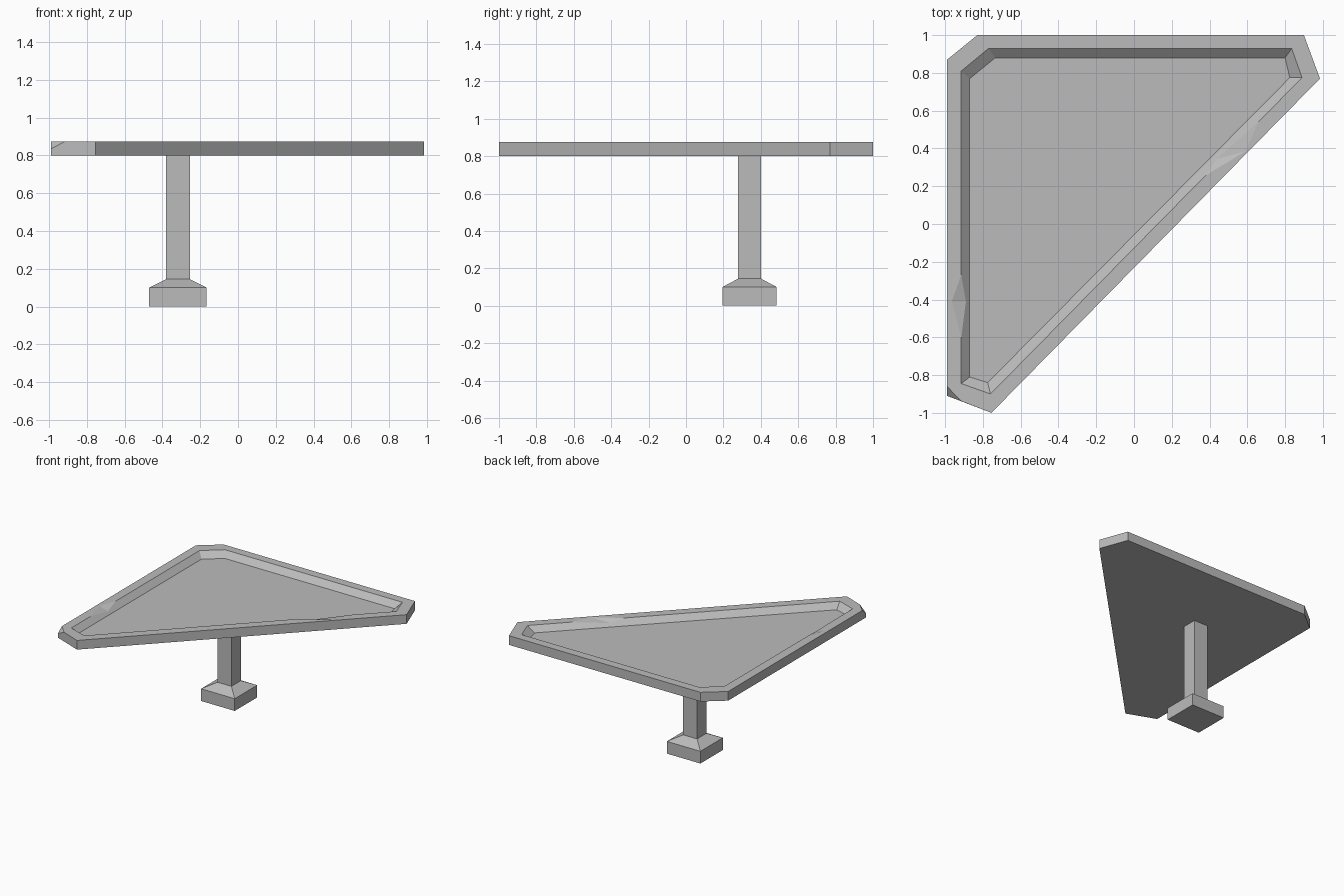
import bpy, bmesh

cube = bpy.data.objects.get("Cube")
if cube:
    bpy.data.objects.remove(cube, do_unlink=True)

GREY = (0.5, 0.5, 0.5, 1)
stone = bpy.data.materials.new("stone grey")
stone.use_nodes = True
stone.diffuse_color = GREY
stone.node_tree.nodes["Principled BSDF"].inputs["Base Color"].default_value = GREY


def finish(name, bm):
    bmesh.ops.recalc_face_normals(bm, faces=bm.faces)
    mesh = bpy.data.meshes.new(name)
    bm.to_mesh(mesh)
    bm.free()
    mesh.materials.append(stone)
    obj = bpy.data.objects.new(name, mesh)
    bpy.context.collection.objects.link(obj)
    return obj


def ring(bm, points, z):
    return [bm.verts.new((x, y, z)) for x, y in points]


def bridge(bm, a, b, skip=()):
    for i in range(len(a)):
        if i not in skip:
            j = (i + 1) % len(a)
            bm.faces.new((a[i], a[j], b[j], b[i]))


# Table top: chamfered triangle with a sunken tray
LOW, TOP, FLOOR = 0.8, 0.875, 0.832
outline = [(-0.99, 0.87), (-0.83, 1), (0.9, 1), (0.985, 0.77), (-0.755, -1), (-0.99, -0.91)]
ridge = [(-0.915, 0.81), (-0.77, 0.93), (0.835, 0.93), (0.89, 0.775), (-0.76, -0.9), (-0.915, -0.845)]
tray = [(-0.87, 0.77), (-0.735, 0.88), (0.8, 0.88), (0.825, 0.775), (-0.775, -0.84), (-0.87, -0.81)]

bm = bmesh.new()
low = ring(bm, outline, LOW)
rim = ring(bm, outline[:5], TOP)
lip = ring(bm, ridge, TOP)
floor = ring(bm, tray, FLOOR)
bm.faces.new(low)
bm.faces.new(floor)

# Broken outer corner
corner = bm.verts.new((-0.99, -0.91, 0.835))
chip_a = bm.verts.new((-0.915, -0.938, TOP))
chip_b = bm.verts.new((-0.99, -0.86, TOP))
bm.faces.new((corner, chip_a, chip_b))
bm.faces.new((low[4], low[5], corner, chip_a, rim[4]))
bm.faces.new((low[5], low[0], rim[0], chip_b, corner))
bm.faces.new((rim[4], chip_a, chip_b, lip[5], lip[4]))
for i in range(4):
    bm.faces.new((low[i], low[i + 1], rim[i + 1], rim[i]))

# Nicks on the tray lip: start, end, outer point, inner point
nicks = {
    3: ((0.66, 0.542), (0.38, 0.258), (0.59, 0.385), (0.44, 0.345)),
    5: ((-0.915, -0.6), (-0.915, -0.27), (-0.965, -0.41), (-0.89, -0.41)),
}
for i in range(6):
    j = (i + 1) % 6
    outer = (chip_b, rim[0]) if i == 5 else (rim[i], rim[j]) if i < 4 else None
    if i in nicks:
        a, b, c = ring(bm, nicks[i][:3], TOP)
        d = bm.verts.new((*nicks[i][3], TOP - 0.024))
        bm.faces.new((a, c, d))
        bm.faces.new((c, b, d))
        bm.faces.new((*outer, lip[j], b, c, a, lip[i]))
        bm.faces.new((lip[i], a, d, b, lip[j], floor[j], floor[i]))
    else:
        if outer:
            bm.faces.new((*outer, lip[j], lip[i]))
        bm.faces.new((lip[i], lip[j], floor[j], floor[i]))
finish("table_top", bm)


# Pedestal parts: square sections stacked along z
def rect(cx, cy, hx, hy):
    return [(cx - hx, cy - hy), (cx + hx, cy - hy), (cx + hx, cy + hy), (cx - hx, cy + hy)]


def stack(name, sections):
    bm = bmesh.new()
    rings = [ring(bm, rect(-0.318, 0.34, hx, hy), z) for z, hx, hy in sections]
    for a, b in zip(rings, rings[1:]):
        bridge(bm, a, b)
    bm.faces.new(rings[0])
    bm.faces.new(rings[-1])
    return finish(name, bm)


stack("pedestal_foot", [(0, 0.152, 0.145), (0.1, 0.152, 0.145), (0.145, 0.063, 0.061)])
stack("pedestal_column", [(0.145, 0.063, 0.061), (LOW, 0.063, 0.061)])
